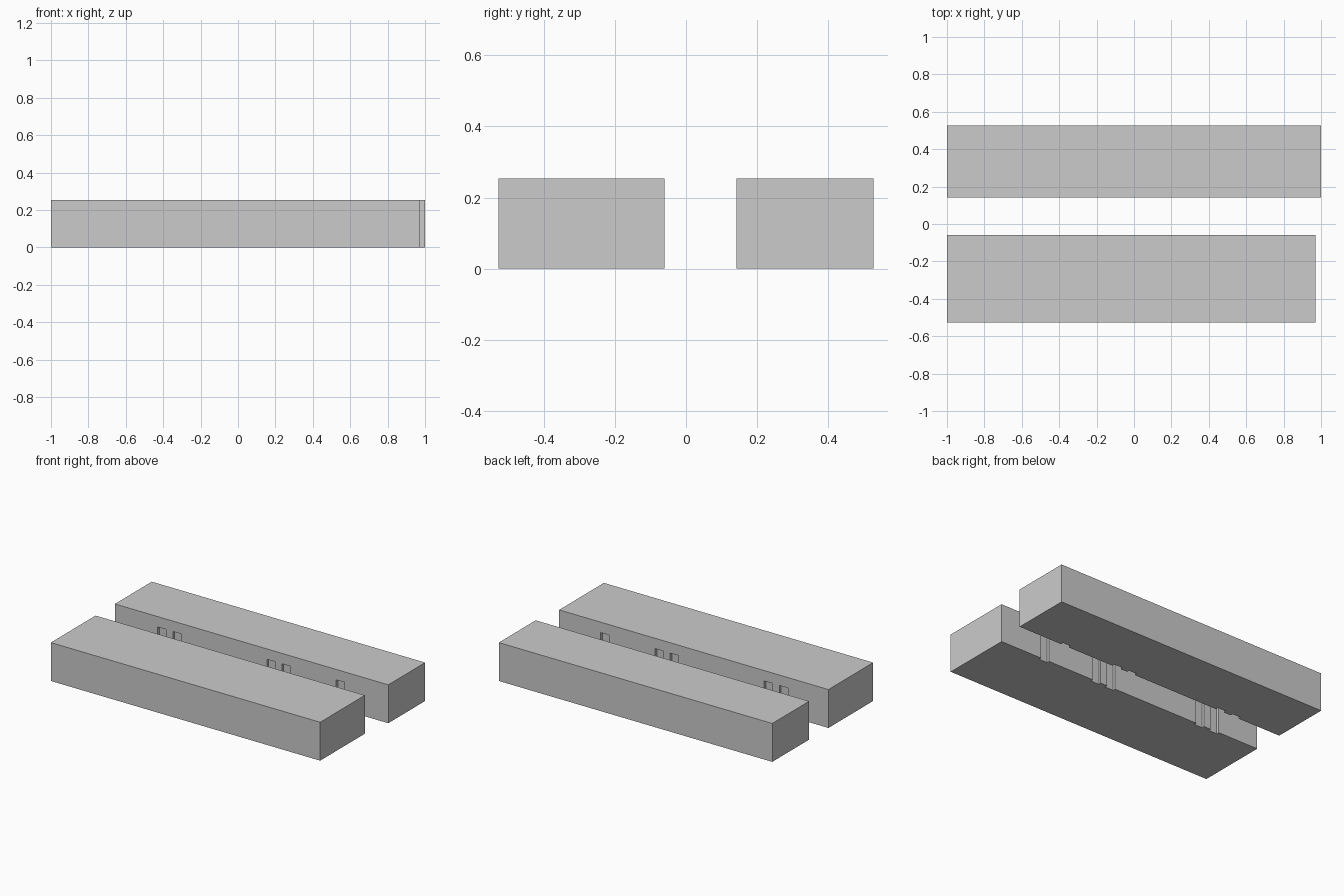
import bpy, bmesh
from mathutils import Matrix, Vector

if "Cube" in bpy.data.objects:
    bpy.data.objects.remove(bpy.data.objects["Cube"])

HEIGHT = 0.254
DOOR_TOP = 0.185
DOOR_WIDTH = 0.062
DOOR_DEPTH = 0.018
DOOR_X = (-0.657, -0.545, 0.142, 0.252, 0.65)


def add_box(bm, lo, hi):
    lo, hi = Vector(lo), Vector(hi)
    bmesh.ops.create_cube(bm, size=1, matrix=Matrix.Translation((lo + hi) / 2)
                          @ Matrix.Diagonal((*(hi - lo), 1)))


def make_object(name, boxes):
    bm = bmesh.new()
    for lo, hi in boxes:
        add_box(bm, lo, hi)
    mesh = bpy.data.meshes.new(name)
    bm.to_mesh(mesh)
    bm.free()
    obj = bpy.data.objects.new(name, mesh)
    bpy.context.collection.objects.link(obj)
    return obj


def make_block(name, x0, x1, y0, y1, inner_y):
    block = make_object(name, [((x0, y0, 0), (x1, y1, HEIGHT))])
    # shallow doorways sunk into the face beside the central gap
    mid = (x0 + x1) / 2
    doors = make_object(name + "_door_cutter", [
        ((mid + x - DOOR_WIDTH / 2, inner_y - DOOR_DEPTH, -0.05),
         (mid + x + DOOR_WIDTH / 2, inner_y + DOOR_DEPTH, DOOR_TOP))
        for x in DOOR_X])
    doors.hide_render = True
    doors.display_type = 'WIRE'
    cut = block.modifiers.new("doorways", 'BOOLEAN')
    cut.operation = 'DIFFERENCE'
    cut.solver = 'EXACT'
    cut.object = doors


# two long blocks facing each other across a gap
make_block("front_block", -1, 0.97, -0.527, -0.06, -0.06)
make_block("back_block", -1, 1, 0.142, 0.527, 0.142)
